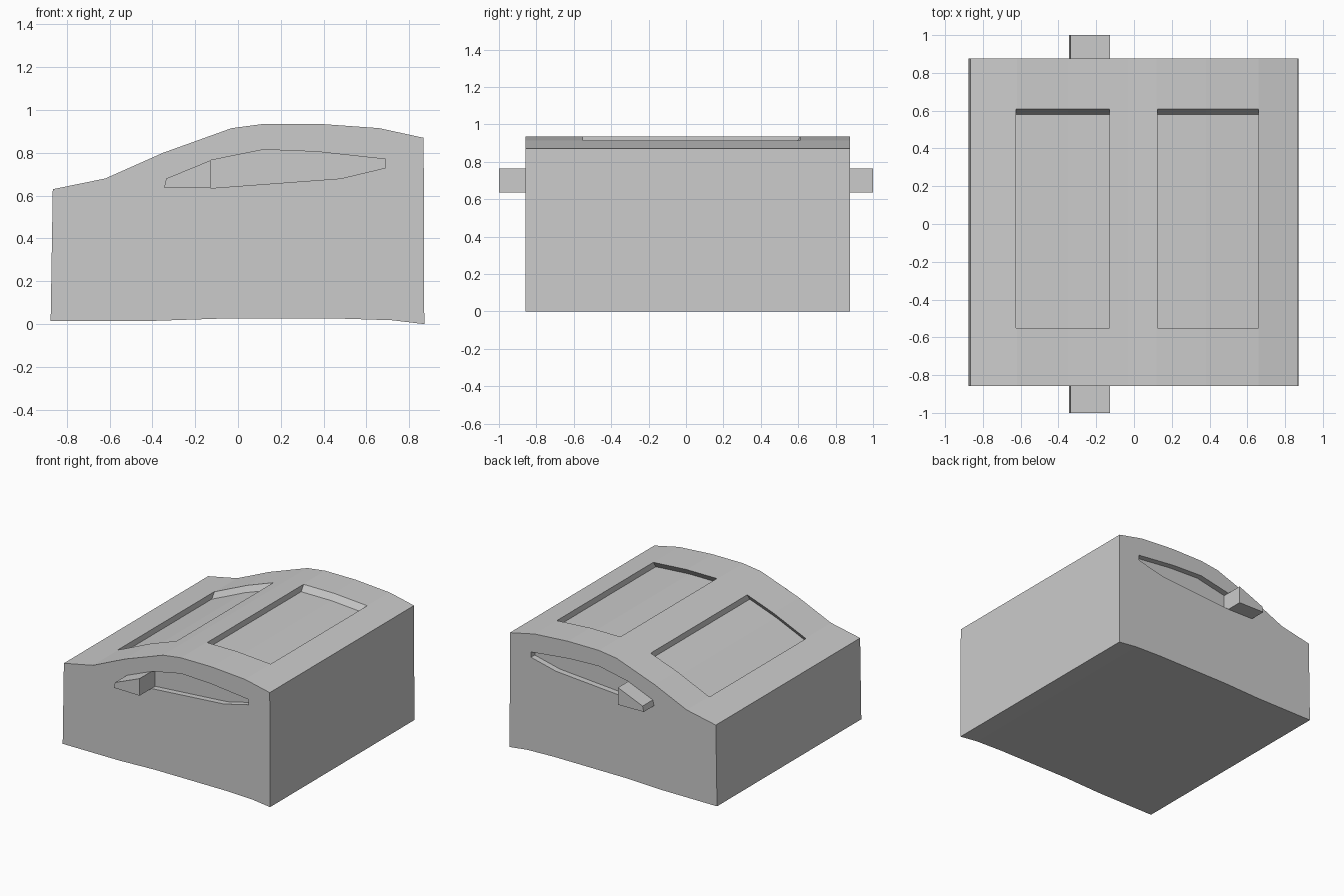
import bpy, bmesh

if "Cube" in bpy.data.objects:
    bpy.data.objects.remove(bpy.data.objects["Cube"])

Y_FRONT, Y_BACK = -0.857, 0.877
DEPTH = 0.045

ROOF = [(-0.865, 0.63), (-0.62, 0.68), (-0.35, 0.80), (-0.03, 0.915), (0.12, 0.935),
        (0.38, 0.935), (0.66, 0.915), (0.867, 0.87)]
BASE = [(0.87, 0.0), (0.72, 0.018), (0.5, 0.025), (-0.1, 0.025), (-0.4, 0.015), (-0.875, 0.015)]
SIDE_GLASS = [(-0.345, 0.638), (-0.335, 0.68), (-0.128, 0.765), (0.12, 0.815), (0.37, 0.805),
              (0.69, 0.77), (0.69, 0.73), (0.48, 0.68), (-0.128, 0.635)]
MIRROR = SIDE_GLASS[:3] + SIDE_GLASS[-1:]


def roof_z(x):
    for (x0, z0), (x1, z1) in zip(ROOF, ROOF[1:]):
        if x0 <= x <= x1:
            return z0 + (z1 - z0) * (x - x0) / (x1 - x0)


def loft(name, rings):
    """Solid through a row of matching rings, capped at both ends."""
    bm = bmesh.new()
    vs = [[bm.verts.new(p) for p in ring] for ring in rings]
    n = len(vs[0])
    for a, b in zip(vs, vs[1:]):
        for i in range(n):
            j = (i + 1) % n
            bm.faces.new((a[i], a[j], b[j], b[i]))
    bm.faces.new(vs[0])
    bm.faces.new(vs[-1])
    bmesh.ops.recalc_face_normals(bm, faces=bm.faces)
    mesh = bpy.data.meshes.new(name)
    bm.to_mesh(mesh)
    bm.free()
    obj = bpy.data.objects.new(name, mesh)
    bpy.context.collection.objects.link(obj)
    return obj


def prism(name, outline, y0, y1):
    return loft(name, [[(x, y, z) for x, z in outline] for y in (y0, y1)])


def glass_cutter(name, x0, x1):
    """Cutter whose floor follows the roof, leaning slightly in y."""
    xs = [x0] + [x for x, _ in ROOF if x0 < x < x1] + [x1]
    rings = []
    for x in xs:
        lo, hi = roof_z(x) - DEPTH, roof_z(x) + DEPTH
        rings.append([(x, -0.58, lo), (x, 0.58, lo), (x, 0.64, hi), (x, -0.52, hi)])
    return loft(name, rings)


def cut(obj, cutter):
    cutter.hide_render = True
    mod = obj.modifiers.new("recess", 'BOOLEAN')
    mod.operation = 'DIFFERENCE'
    mod.solver = 'EXACT'
    mod.object = cutter
    bpy.context.view_layer.objects.active = obj
    bpy.ops.object.modifier_apply(modifier=mod.name)
    bpy.data.objects.remove(cutter)


# Cabin block
body = prism("body", ROOF + BASE, Y_FRONT, Y_BACK)

# Recessed windscreen and rear window
cut(body, glass_cutter("windscreen_cutter", -0.625, -0.13))
cut(body, glass_cutter("rear_window_cutter", 0.125, 0.66))

# Recessed side windows and the wing mirrors in their front corners
for side, wall, tip in (("front", Y_FRONT, -1.0), ("back", Y_BACK, 1.0)):
    s = 1 if tip > 0 else -1
    inner = wall - s * DEPTH
    cut(body, prism(side + "_side_window_cutter", SIDE_GLASS, inner, wall + s * 0.1))
    prism(side + "_wing_mirror", MIRROR, inner, tip)
